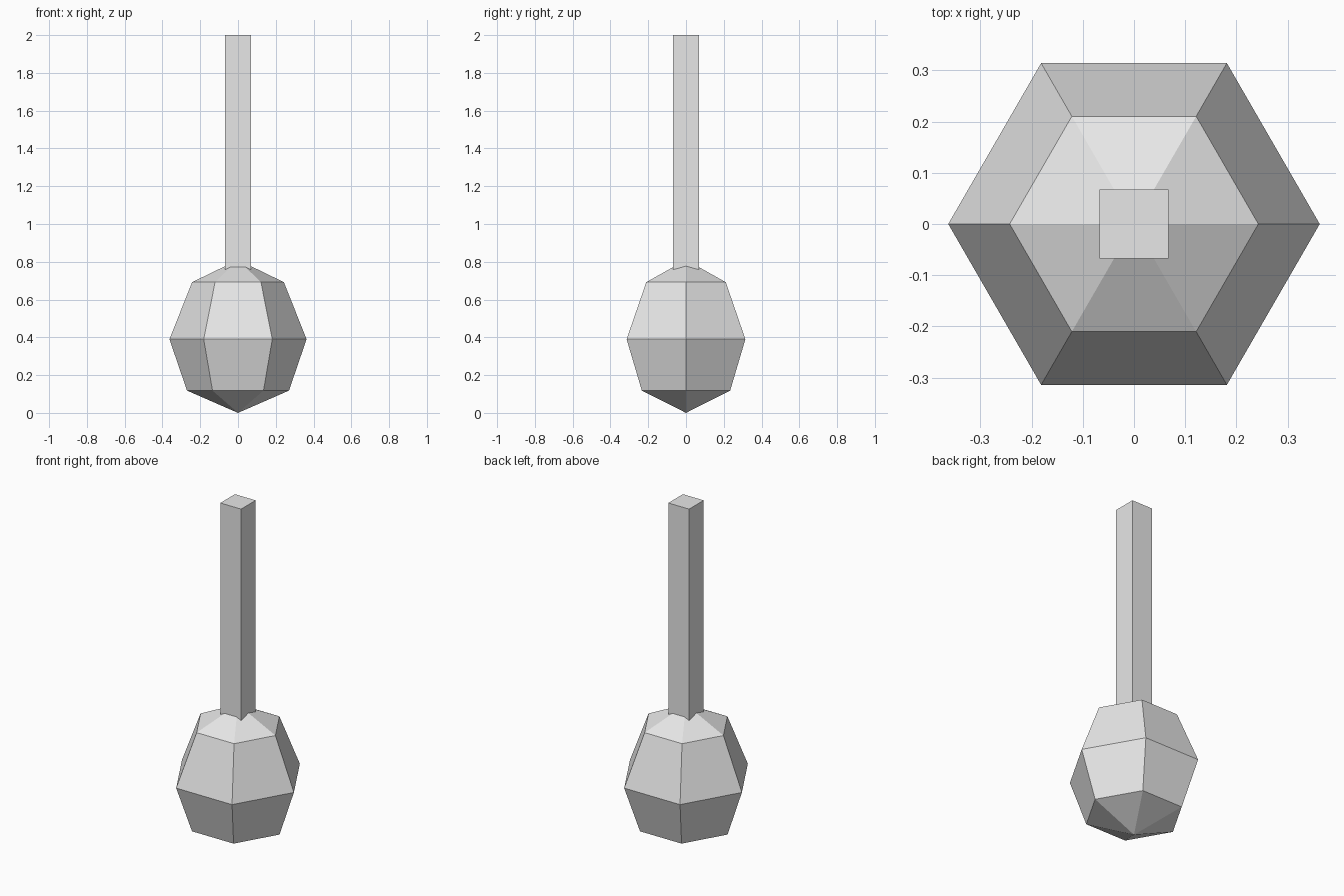
import bpy, bmesh, math

if "Cube" in bpy.data.objects:
    bpy.data.objects.remove(bpy.data.objects["Cube"])

grey = bpy.data.materials.new("light_grey")
grey.diffuse_color = (0.8, 0.8, 0.8, 1)
grey.use_nodes = True
grey.node_tree.nodes["Principled BSDF"].inputs["Base Color"].default_value = grey.diffuse_color


def add_object(name, bm):
    bmesh.ops.recalc_face_normals(bm, faces=bm.faces)
    mesh = bpy.data.meshes.new(name)
    bm.to_mesh(mesh)
    bm.free()
    mesh.materials.append(grey)
    obj = bpy.data.objects.new(name, mesh)
    bpy.context.collection.objects.link(obj)
    return obj


# Six-sided bulb: rings of (radius, height) between two pointed ends
SIDES = 6
RINGS = [(0.27, 0.118), (0.363, 0.39), (0.243, 0.692)]
bm = bmesh.new()
bottom = bm.verts.new((0, 0, 0))
top = bm.verts.new((0, 0, 0.81))
rings = [[bm.verts.new((r * math.cos(math.tau * i / SIDES),
                        r * math.sin(math.tau * i / SIDES), z))
          for i in range(SIDES)] for r, z in RINGS]
for i in range(SIDES):
    j = (i + 1) % SIDES
    bm.faces.new((bottom, rings[0][j], rings[0][i]))
    for low, high in zip(rings, rings[1:]):
        bm.faces.new((low[i], low[j], high[j], high[i]))
    bm.faces.new((rings[-1][i], rings[-1][j], top))
add_object("bulb", bm)

# Square handle rising out of the bulb
WIDTH, LOW, HIGH = 0.135, 0.70, 2.0
bm = bmesh.new()
bmesh.ops.create_cube(bm, size=1)
bmesh.ops.scale(bm, vec=(WIDTH, WIDTH, HIGH - LOW), verts=bm.verts)
bmesh.ops.translate(bm, vec=(0, 0, (HIGH + LOW) / 2), verts=bm.verts)
add_object("handle", bm)
